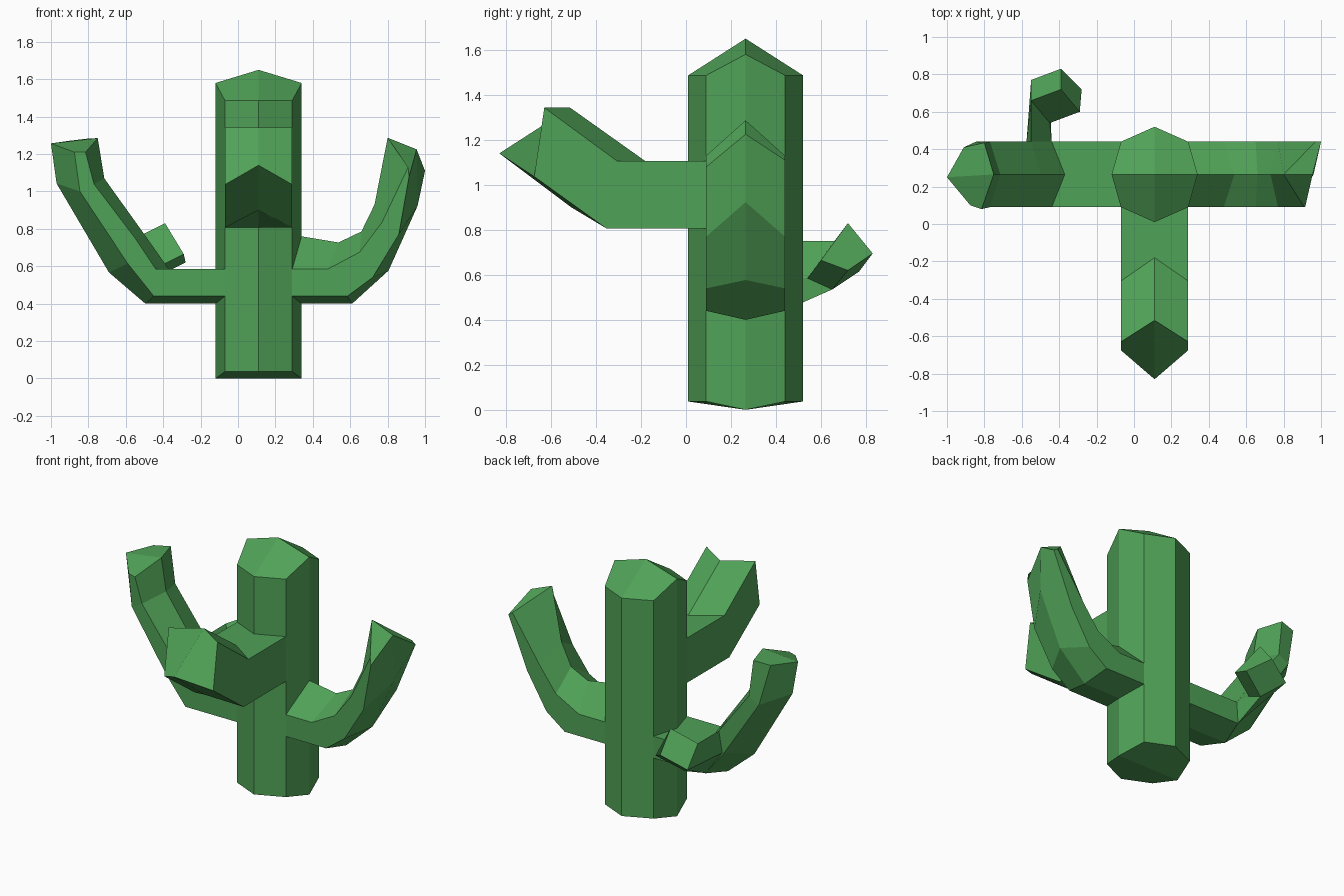
import bpy, bmesh

if "Cube" in bpy.data.objects:
    bpy.data.objects.remove(bpy.data.objects["Cube"])

CX, CY = 0.11, 0.265          # trunk axis
HW = 0.175                    # half width of the arms

green = bpy.data.materials.new("cactus_green")
green.diffuse_color = (0.08, 0.36, 0.095, 1)
green.use_nodes = True
green.node_tree.nodes["Principled BSDF"].inputs["Base Color"].default_value = green.diffuse_color


def finish(name, bm):
    bmesh.ops.remove_doubles(bm, verts=bm.verts[:], dist=0.0005)
    bmesh.ops.recalc_face_normals(bm, faces=bm.faces[:])
    me = bpy.data.meshes.new(name)
    bm.to_mesh(me)
    bm.free()
    me.materials.append(green)
    ob = bpy.data.objects.new(name, me)
    bpy.context.collection.objects.link(ob)


def skin(bm, rings):
    """Join successive rings with quads, return the vertex rings."""
    vr = [[bm.verts.new(p) for p in r] for r in rings]
    for a, b in zip(vr, vr[1:]):
        n = len(a)
        for i in range(n):
            bm.faces.new((a[i], a[(i + 1) % n], b[(i + 1) % n], b[i]))
    return vr


def arm(name, sections, place, tip=None):
    """Hexagonal arm; a section holds inner ridge, upper edge, lower edge, outer ridge."""
    rings = []
    for inner, up, low, outer in sections:
        rings.append([place(inner, 0), place(up, -1), place(low, -1),
                      place(outer, 0), place(low, 1), place(up, 1)])
    if tip:
        rings[-1] = tip
    bm = bmesh.new()
    i, fu, fl, o, bl, bu = skin(bm, rings)[-1]
    bm.faces.new((i, fu, fl, o))
    bm.faces.new((i, o, bl, bu))
    finish(name, bm)


# trunk: eight sides, ends folded along the x axis
outline = [(0.23, 0), (0.18, HW), (0, 0.255), (-0.18, HW),
           (-0.23, 0), (-0.18, -HW), (0, -0.255), (0.18, -HW)]
bm = bmesh.new()
ends = skin(bm, [[(CX + x, CY + y, side if y == 0 else rest) for x, y in outline]
                 for side, rest in ((0, 0.037), (1.58, 1.487))])
for ring, z in zip(ends, (0, 1.65)):
    c = bm.verts.new((CX, CY, z))
    for k in range(0, 8, 2):
        bm.faces.new((c, ring[k], ring[k + 1], ring[(k + 2) % 8]))
finish("trunk", bm)


def side(p, s):
    return (p[0], CY + s * HW, p[1])


def front(p, s):
    return (CX + s * 0.18, p[0], p[1])


# right arm, with a slanted tip
arm("right_arm", [
    ((.34, .76), (.29, .585), (.29, .44), (.34, .40)),
    ((.537, .727), (.48, .585), (.585, .44), (.61, .40)),
    ((.66, .786), (.65, .675), (.72, .54), (.805, .577)),
    ((.73, .93), (.77, .835), (.86, .77), (.96, .923)),
    ((.80, 1.287), (.915, 1.12), (.915, 1.12), (.95, 1.225)),
], side, [(.80, CY, 1.287), (.91, .09, 1.13), (.915, .09, 1.08),
          (.955, CY, 1.225), (1.0, .44, 1.11), (.97, .44, 1.13)])

# left arm
arm("left_arm", [
    ((-.12, .585), (-.07, .585), (-.07, .44), (-.12, .40)),
    ((-.37, .585), (-.44, .585), (-.45, .44), (-.495, .40)),
    ((-.50, .77), (-.55, .75), (-.59, .615), (-.69, .567)),
    ((-.715, 1.07), (-.77, 1.04), (-.845, 1.0), (-.97, 1.043)),
    ((-.75, 1.285), (-.815, 1.21), (-.875, 1.21), (-1.0, 1.257)),
], side, [(-.75, CY, 1.285), (-.815, .08, 1.21), (-.875, .10, 1.21),
          (-1.0, .25, 1.257), (-.91, .41, 1.27), (-.80, .435, 1.283)])

# front arm
arm("front_arm", [
    ((.01, 1.105), (.09, 1.105), (.09, .807), (.01, .807)),
    ((-.18, 1.105), (-.305, 1.105), (-.355, .807), (-.51, .90)),
    ((-.515, 1.343), (-.63, 1.343), (-.675, 1.037), (-.83, 1.14)),
], front)

# small bud growing from the back of the left arm, turned towards the trunk
bm = bmesh.new()
last = skin(bm, [
    [(-.55, .435, .75), (-.44, .435, .585), (-.45, .435, .44), (-.575, .435, .61)],
    [(-.55, .66, .75), (-.45, .54, .585), (-.45, .65, .535), (-.55, .77, .615)],
    [(-.39, .72, .83), (-.29, .60, .665), (-.28, .72, .62), (-.39, .83, .695)],
])[-1]
bm.faces.new(last)
finish("back_bud", bm)
